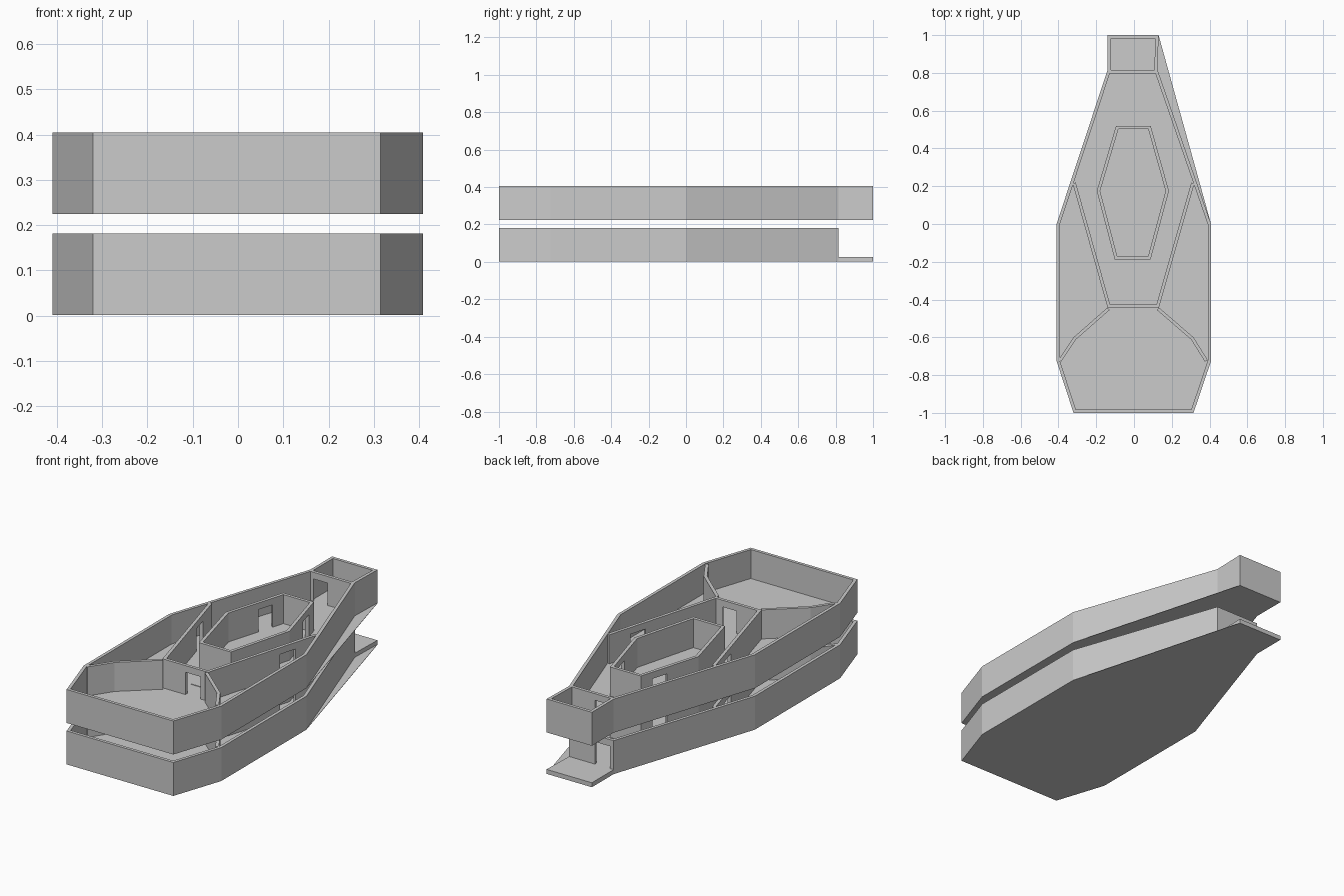
import bpy, bmesh
from mathutils import Vector

if "Cube" in bpy.data.objects:
    bpy.data.objects.remove(bpy.data.objects["Cube"])

T = 0.017          # wall thickness
SLAB = 0.024       # floor plate thickness
WALL_H = 0.156     # wall height above the plate
DOOR_H = 0.12


def make_object(name, bm):
    bmesh.ops.recalc_face_normals(bm, faces=bm.faces)
    mesh = bpy.data.meshes.new(name)
    bm.to_mesh(mesh)
    bm.free()
    ob = bpy.data.objects.new(name, mesh)
    bpy.context.collection.objects.link(ob)
    return ob


def prism(bm, pts, z0, z1):
    low = [bm.verts.new((p[0], p[1], z0)) for p in pts]
    high = [bm.verts.new((p[0], p[1], z1)) for p in pts]
    bm.faces.new(low[::-1])
    bm.faces.new(high)
    for i in range(len(pts)):
        j = (i + 1) % len(pts)
        bm.faces.new((low[i], low[j], high[j], high[i]))
    return low


def offset_path(pts, dist, closed):
    """Mitred offset to the left of the walking direction."""
    pts = [Vector(p) for p in pts]
    n, out = len(pts), []
    for i, p in enumerate(pts):
        dirs = []
        if closed or i > 0:
            dirs.append((p - pts[i - 1]).normalized())
        if closed or i < n - 1:
            dirs.append((pts[(i + 1) % n] - p).normalized())
        norms = [Vector((-d.y, d.x)) for d in dirs]
        m = sum(norms, Vector((0, 0))).normalized()
        out.append(p + m * dist / m.dot(norms[0]))
    return out


def walls(name, pts, z, closed=True, doors={}):
    """Wall band along a path; doors = {segment: (start, end)} as fractions."""
    bm = bmesh.new()
    outer = [Vector(p) for p in pts]
    inner = offset_path(pts, T, closed)
    n = len(pts)
    for i in range(n if closed else n - 1):
        j = (i + 1) % n

        def piece(a, b, z0):
            prism(bm, [outer[i].lerp(outer[j], a), outer[i].lerp(outer[j], b),
                       inner[i].lerp(inner[j], b), inner[i].lerp(inner[j], a)],
                  z0, z + WALL_H)
        if i in doors:
            a, b = doors[i]
            piece(0, a, z)
            piece(a, b, z + DOOR_H)
            piece(b, 1, z)
        else:
            piece(0, 1, z)
    return make_object(name, bm)


# Plan outlines, counter-clockwise from above
HULL = [(-0.32, -1), (0.315, -1), (0.408, -0.725), (0.408, 0), (0.125, 0.815),
        (-0.14, 0.815), (-0.41, 0), (-0.41, -0.725)]
PLATE = HULL[:5] + [(0.13, 1), (-0.14, 1)] + HULL[5:]
TIP = [(0.125, 0.815), (0.13, 1), (-0.14, 1), (-0.14, 0.815)]
HALL = [(-0.325, 0.215), (-0.14, -0.442), (0.132, -0.442), (0.32, 0.215)]
BRIDGE_L = [(-0.14, -0.442), (-0.32, -0.6), (-0.40, -0.72)]
BRIDGE_R = [(0.39, -0.72), (0.315, -0.6), (0.132, -0.442)]
CORE = [(-0.102, -0.187), (0.088, -0.187), (0.185, 0.175), (0.088, 0.52),
        (-0.095, 0.52), (-0.197, 0.175)]
HATCH = [(-0.05, -0.33), (0.04, -0.33), (0.085, -0.19), (-0.1, -0.19)]

for deck, base in (("lower", 0.002), ("upper", 0.225)):
    # Floor plate, with the triangular fillet beside the neck on its underside
    bm = bmesh.new()
    low = prism(bm, PLATE, base, base + SLAB)
    make_object(deck + "_floor", bm)
    bm = bmesh.new()
    prism(bm, [PLATE[3], PLATE[5], PLATE[4]], base, base + 0.002)
    make_object(deck + "_neck_fillet", bm)

    z = base + SLAB
    # Outer shell, with a doorway in the neck bulkhead
    walls(deck + "_outer_wall", HULL, z, doors={4: (0.58, 0.92)})
    # Tip room exists on the upper deck only
    if deck == "upper":
        walls("upper_tip_room_wall", TIP, z, closed=False)
    # Central hall walls and front room walls
    walls(deck + "_hall_wall", HALL, z, closed=False,
          doors={0: (0.2, 0.34), 1: (0.5, 0.83), 2: (0.66, 0.8)})
    walls(deck + "_front_room_wall_left", BRIDGE_L, z, closed=False)
    walls(deck + "_front_room_wall_right", BRIDGE_R, z, closed=False)
    # Six-sided core room
    walls(deck + "_core_wall", CORE, z, doors={2: (0.55, 0.8), 4: (0.2, 0.45)})
    # Flat hatch in front of the core
    bm = bmesh.new()
    prism(bm, HATCH, z - 0.002, z + 0.003)
    make_object(deck + "_hatch", bm)
